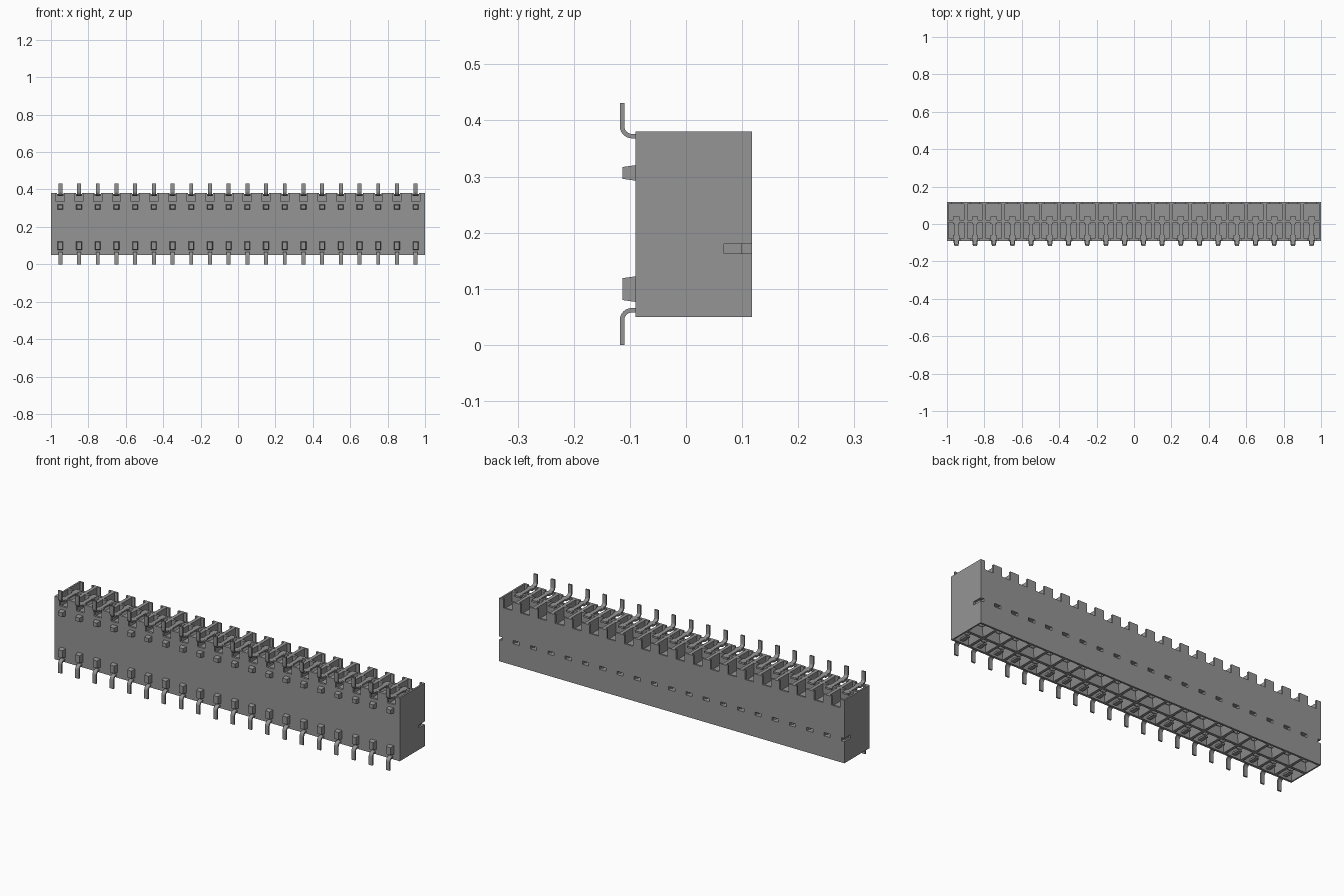
import bpy, bmesh, math
from mathutils import Vector

cube = bpy.data.objects.get("Cube")
if cube:
    bpy.data.objects.remove(cube, do_unlink=True)

PITCH, COUNT = 0.1, 20
CELLS = [-0.95 + PITCH * i for i in range(COUNT)]
EDGES = [-1 + PITCH * i for i in range(COUNT + 1)]
ROWS = [(-0.078, 0.008), (0.022, 0.108)]      # pocket spans in y

grey = bpy.data.materials.new("plain grey")
grey.use_nodes = True
COLOUR = (0.30, 0.30, 0.30, 1)
grey.diffuse_color = COLOUR
grey.node_tree.nodes["Principled BSDF"].inputs["Base Color"].default_value = COLOUR


def make_object(name, bm):
    bmesh.ops.recalc_face_normals(bm, faces=bm.faces[:])
    mesh = bpy.data.meshes.new(name)
    bm.to_mesh(mesh)
    bm.free()
    mesh.materials.append(grey)
    obj = bpy.data.objects.new(name, mesh)
    bpy.context.collection.objects.link(obj)
    return obj


def add_box(bm, x, y, z):
    """Box from (low, high) pairs."""
    vs = bmesh.ops.create_cube(bm, size=1)["verts"]
    for v in vs:
        v.co = Vector([(a + b) / 2 + c * (b - a) for (a, b), c in zip((x, y, z), v.co)])
    return vs


def around(x, width):
    return (x - width / 2, x + width / 2)


def cut(target, bm):
    cutter = make_object("cutter", bm)
    cutter.hide_render = True
    mod = target.modifiers.new("cut", "BOOLEAN")
    mod.operation, mod.solver, mod.object = "DIFFERENCE", "EXACT", cutter
    bpy.context.view_layer.objects.active = target
    bpy.ops.object.modifier_apply(modifier=mod.name)
    bpy.data.objects.remove(cutter, do_unlink=True)


# Housing block
bm = bmesh.new()
add_box(bm, (-1, 1), (-0.09, 0.118), (0.05, 0.38))
housing = make_object("housing", bm)

# Shallow pockets in the top, two rows
bm = bmesh.new()
for x in CELLS:
    for row in ROWS:
        add_box(bm, around(x, 0.082), row, (0.315, 0.42))
cut(housing, bm)

# Notches in the front and back rims and in the middle rib
bm = bmesh.new()
for x in CELLS:
    add_box(bm, around(x, 0.044), (-0.12, -0.06), (0.337, 0.42))
    add_box(bm, around(x, 0.05), (0.09, 0.15), (0.335, 0.42))
    add_box(bm, around(x, 0.034), (0, 0.03), (0.367, 0.42))
cut(housing, bm)

# Funnel mouths underneath
bm = bmesh.new()
for x in CELLS:
    for y0, y1 in ROWS:
        mid = (y0 + y1) / 2
        for v in add_box(bm, around(x, 0.09), (y0 - 0.002, y1 + 0.002), (0.045, 0.09)):
            if v.co.z > 0.07:
                v.co.x = x + (v.co.x - x) * 0.62
                v.co.y = mid + (v.co.y - mid) * 0.62
cut(housing, bm)

# Straight shafts above the funnels
bm = bmesh.new()
for x in CELLS:
    for row in ROWS:
        mid = sum(row) / 2
        add_box(bm, around(x, 0.05), around(mid, 0.05), (0.08, 0.24))
cut(housing, bm)

# Stepped slots in the back wall, halved at both ends
for width, depth in ((0.036, 0.1), (0.02, 0.068)):
    bm = bmesh.new()
    for x in EDGES:
        add_box(bm, around(x, width), (depth, 0.15), (0.163, 0.18))
    cut(housing, bm)


# Bent strip leads, swept from a side outline
def add_lead(bm, x, width, z_bar, z_tip, y_end):
    up = 1 if z_tip > z_bar else -1
    y_lead, radius, half = -0.114, 0.018, 0.004
    outer, inner = [(y_end, z_bar - up * half)], [(y_end, z_bar + up * half)]
    for i in range(7):
        a = math.pi / 2 * i / 6
        for side, r in ((outer, radius + half), (inner, radius - half)):
            side.append((y_lead + radius - r * math.sin(a),
                         z_bar + up * (radius - r * math.cos(a))))
    outer.append((y_lead - half, z_tip))
    inner.append((y_lead + half, z_tip))
    outline = outer + inner[::-1]
    face = bm.faces.new([bm.verts.new((x - width / 2, y, z)) for y, z in outline])
    ext = bmesh.ops.extrude_face_region(bm, geom=[face])["geom"]
    for v in ext:
        if isinstance(v, bmesh.types.BMVert):
            v.co.x += width


for name, z_bar, z_tip, y_end in (("upper_leads", 0.372, 0.431, 0.04),
                                  ("lower_leads", 0.062, 0.0, -0.03)):
    bm = bmesh.new()
    for x in CELLS:
        add_lead(bm, x, 0.021, z_bar, z_tip, y_end)
        if z_tip > z_bar:
            # Wider cross heads of the upper contacts
            add_box(bm, around(x, 0.034), (0.0, 0.04), (0.3665, 0.3755))
            add_box(bm, around(x, 0.034), (-0.088, -0.06), (0.3665, 0.3755))
    leads = make_object(name, bm)
    bpy.ops.object.select_all(action="DESELECT")
    leads.select_set(True)
    bpy.context.view_layer.objects.active = leads
    bpy.ops.object.shade_smooth_by_angle(angle=math.radians(30))

# Tapered standoff pegs on the front
bm = bmesh.new()
for x in CELLS:
    for z0, z1 in ((0.292, 0.321), (0.076, 0.123)):
        mid = (z0 + z1) / 2
        for v in add_box(bm, around(x, 0.032), (-0.113, -0.085), (z0, z1)):
            if v.co.y < -0.1:
                v.co.x = x + (v.co.x - x) * 0.75
                v.co.z = mid + (v.co.z - mid) * (1 - 0.008 / (z1 - z0))
make_object("standoff_pegs", bm)
